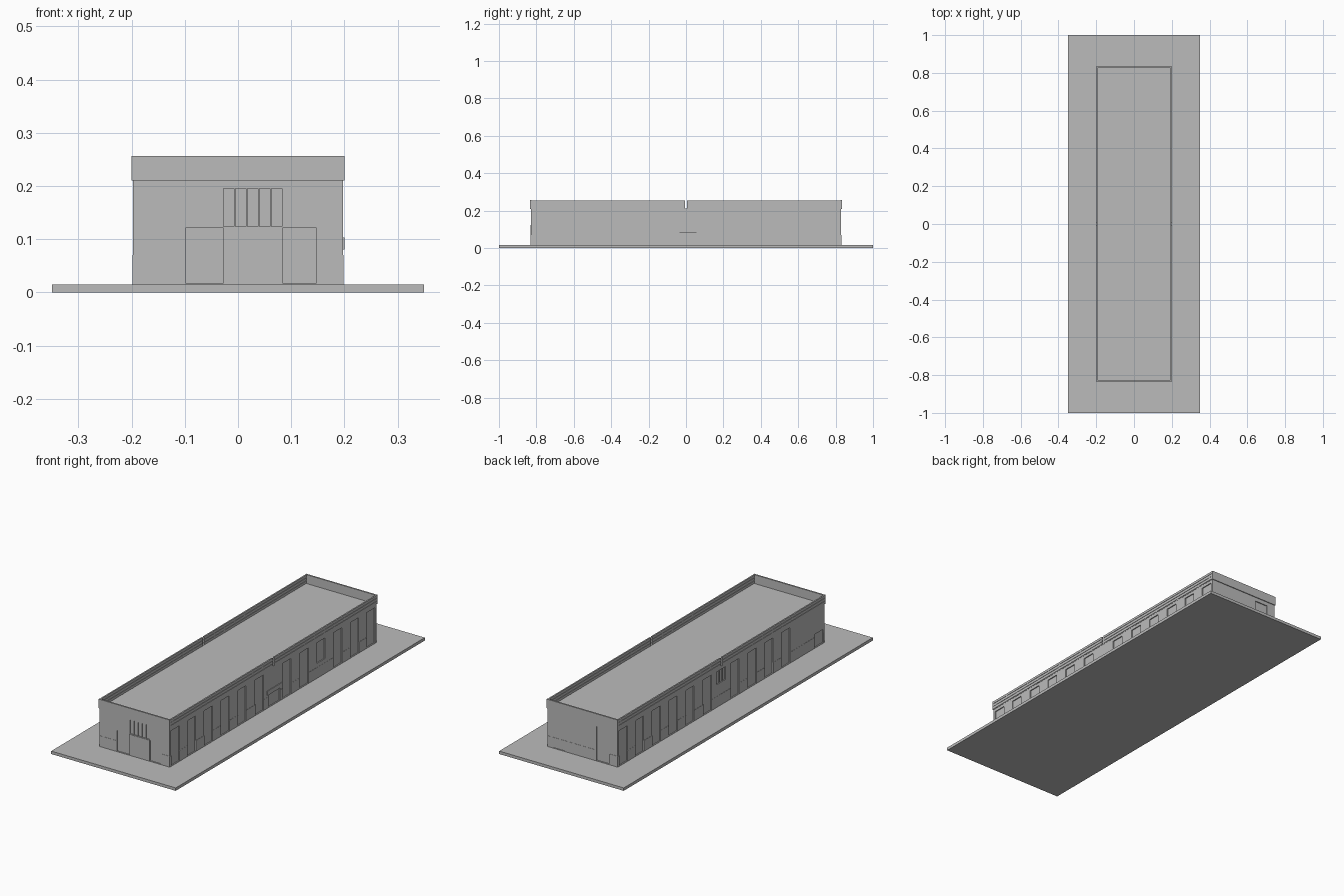
import bpy, bmesh
from mathutils import Matrix, Vector

if "Cube" in bpy.data.objects:
    bpy.data.objects.remove(bpy.data.objects["Cube"])

grey = bpy.data.materials.new("plain grey")
grey.diffuse_color = (0.5, 0.5, 0.5, 1)
grey.use_nodes = True
grey.node_tree.nodes["Principled BSDF"].inputs["Base Color"].default_value = grey.diffuse_color


def boxes(name, items):
    """One object made of axis-aligned boxes (x0, x1, y0, y1, z0, z1)."""
    bm = bmesh.new()
    for x0, x1, y0, y1, z0, z1 in items:
        m = Matrix.Translation(Vector((x0 + x1, y0 + y1, z0 + z1)) / 2)
        m = m @ Matrix.Diagonal((x1 - x0, y1 - y0, z1 - z0, 1))
        bmesh.ops.create_cube(bm, size=1, matrix=m)
    me = bpy.data.meshes.new(name)
    bm.to_mesh(me)
    bm.free()
    me.materials.append(grey)
    ob = bpy.data.objects.new(name, me)
    bpy.context.collection.objects.link(ob)
    return ob


W, L = 0.197, 0.83          # half width and half length of the walls
PX, PY = 0.200, 0.834       # outer faces of the parapet
ROOF, TOP, D = 0.211, 0.256, 0.005

# paved base
boxes("base_slab", [(-0.35, 0.35, -1, 1, 0, 0.015)])

# walls: slightly proud plinth below, main storey above
plinth = boxes("plinth", [(-W - .001, W + .001, -L - .001, L + .001, 0.015, 0.07)])
walls = boxes("walls", [(-W, W, -L, L, 0.07, ROOF)])

# recess cutters
cuts = []


def side_cut(s, y0, y1, z0, z1, d=D):
    a, b = s * (W - d), s * (W + 0.02)
    cuts.append((min(a, b), max(a, b), y0, y1, z0, z1))


def end_cut(s, x0, x1, z0, z1, d=D):
    a, b = s * (L - d), s * (L + 0.02)
    cuts.append((x0, x1, min(a, b), max(a, b), z0, z1))


# tall side windows
centres = [0.11, 0.25, 0.385, 0.52, 0.655, 0.785]
for s in (1, -1):
    for c in centres:
        for y in (c, -c):
            if s == -1 and y < -0.6:
                continue                     # blank wall near the left side door
            z0 = 0.09 if (s == 1 and y == 0.385) else 0.017
            side_cut(s, y - 0.033, y + 0.033, z0, 0.195)
side_cut(1, -0.035, 0.055, 0.017, 0.08)      # right entrance
side_cut(-1, -0.82, -0.75, 0.017, 0.085)     # left side door
for y in (-0.036, -0.011, 0.014):            # small high windows on the left
    side_cut(-1, y, y + 0.022, 0.13, 0.195)
for i in range(5):                           # strip windows on the front
    x = -0.027 + i * 0.0226
    end_cut(-1, x, x + 0.0195, 0.124, 0.195)
end_cut(-1, -0.098, -0.028, 0.017, 0.122, 0.004)   # front doors
end_cut(-1, 0.085, 0.147, 0.017, 0.122, 0.004)
end_cut(1, -0.15, -0.078, 0.017, 0.19)       # tall back door
end_cut(1, 0.10, 0.17, 0.017, 0.064, 0.002)  # low back hatch

cutter = boxes("recess_cutter", cuts)
cutter.hide_render = True
for ob in (plinth, walls):
    mod = ob.modifiers.new("recesses", 'BOOLEAN')
    mod.operation = 'DIFFERENCE'
    mod.solver = 'EXACT'
    mod.object = cutter
    bpy.context.view_layer.objects.active = ob
    bpy.ops.object.modifier_apply(modifier=mod.name)
bpy.data.objects.remove(cutter)

# front centre panel and right entrance canopy
boxes("front_centre_panel", [(-0.028, 0.085, -L - 0.002, -L + 0.002, 0.017, 0.122)])
boxes("entrance_canopy", [(W - 0.003, 0.2005, -0.05, 0.07, 0.081, 0.103)])

# plain end parapets
boxes("end_parapets", [(-PX, PX, *sorted((s * PY, s * (PY - 0.008))), ROOF - .001, TOP)
                       for s in (1, -1)])

# slatted side parapets, split at the middle
slats, backs, posts = [], [], []
for s in (1, -1):
    x0, x1 = sorted((s * PX, s * (PX - 0.007)))
    b0, b1 = x0 + 0.002, x1 - 0.002
    for e in (1, -1):
        y0, y1 = sorted((e * 0.006, e * (PY - 0.008)))
        backs.append((b0, b1, y0, y1, ROOF - .001, TOP - 0.002))
        for z in (0.213, 0.228, 0.243):
            slats.append((x0, x1, y0, y1, z, z + 0.012))
        for i in range(11):
            y = e * (0.008 + i * 0.08)
            posts.append((x0 + .001, x1 - .001, y - .002, y + .002, ROOF, TOP - .001))
boxes("parapet_slats", slats)
boxes("parapet_backing", backs)
boxes("parapet_posts", posts)
